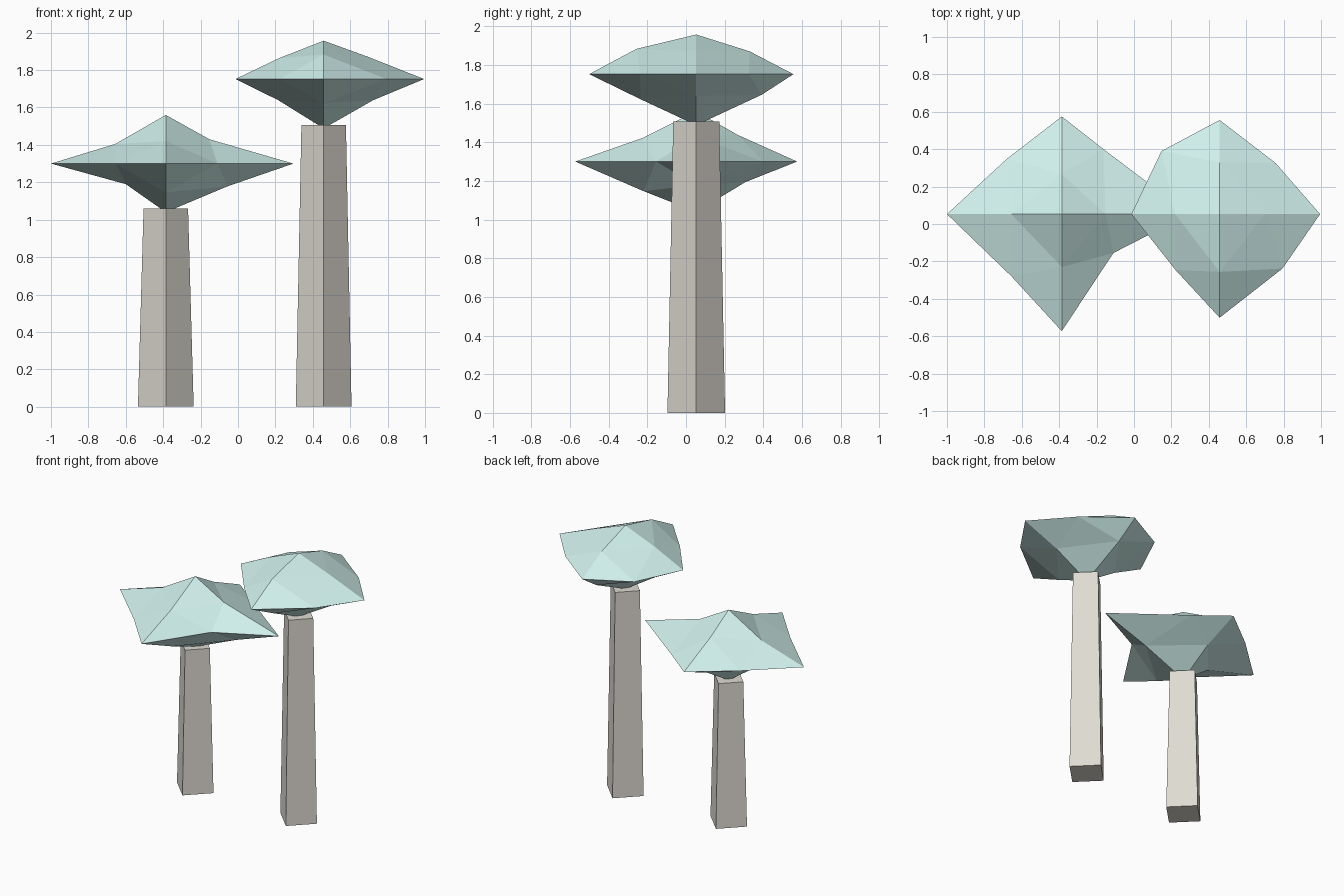
import bpy, bmesh
from mathutils import Vector

if "Cube" in bpy.data.objects:
    bpy.data.objects.remove(bpy.data.objects["Cube"])


def material(name, rgb):
    mat = bpy.data.materials.new(name)
    mat.diffuse_color = (*rgb, 1)
    mat.use_nodes = True
    mat.node_tree.nodes["Principled BSDF"].inputs["Base Color"].default_value = mat.diffuse_color
    return mat


def finish(name, bm, mat):
    bmesh.ops.recalc_face_normals(bm, faces=bm.faces)
    mesh = bpy.data.meshes.new(name)
    bm.to_mesh(mesh)
    bm.free()
    mesh.materials.append(mat)
    bpy.context.collection.objects.link(bpy.data.objects.new(name, mesh))


def trunk(name, x, height):
    bm = bmesh.new()
    bmesh.ops.create_cone(bm, cap_ends=True, segments=4,
                          radius1=0.149, radius2=0.119, depth=height)
    bmesh.ops.translate(bm, verts=bm.verts, vec=(x, CY, height / 2))
    finish(name, bm, STONE)


def canopy(name, x, z, tips, mids):
    """Octahedron split once: six tips and a hand-placed point on each edge.
    Keys: W E S N (sides), T B (top, bottom), pairs for edge points."""
    bm = bmesh.new()
    axis = {'W': 0, 'E': 0, 'S': 1, 'N': 1, 'T': 2, 'B': 2}
    v = {}
    for key, value in tips.items():
        p = Vector((x, CY, z))
        p[axis[key]] = value
        v[key] = bm.verts.new(p)
    for key, values in mids.items():
        p = Vector((x, CY, z))
        for letter, value in zip(key, values):
            p[axis[letter]] = value
        v[key] = bm.verts.new(p)
    for a in 'SN':
        for b in 'WE':
            for c in 'TB':
                ab, bc, ac = v[a + b], v[b + c], v[a + c]
                for tri in ((v[a], ab, ac), (v[b], bc, ab),
                            (v[c], ac, bc), (ab, bc, ac)):
                    bm.faces.new(tri)
    finish(name, bm, LEAF)


CY = 0.053
STONE = material("trunk_beige", (0.74, 0.71, 0.65))
LEAF = material("canopy_teal", (0.63, 0.87, 0.84))

# Short tree
trunk("short_trunk", -0.386, 1.06)
canopy("short_canopy", -0.386, 1.30,
       dict(W=-1.0, E=0.296, S=-0.573, N=0.575, T=1.56, B=1.04),
       dict(NW=(0.348, -0.68), NE=(0.40, -0.163),
            SW=(-0.28, -0.655), SE=(-0.155, -0.11),
            WT=(-0.656, 1.405), ET=(-0.153, 1.43),
            WB=(-0.60, 1.19), EB=(-0.057, 1.178),
            ST=(-0.23, 1.42), NT=(0.267, 1.438),
            SB=(-0.22, 1.147), NB=(0.308, 1.194)))

# Tall tree
trunk("tall_trunk", 0.458, 1.507)
canopy("tall_canopy", 0.458, 1.752,
       dict(W=-0.014, E=0.995, S=-0.501, N=0.556, T=1.957, B=1.488),
       dict(NW=(0.39, 0.147), NE=(0.326, 0.757),
            SW=(-0.246, 0.222), SE=(-0.238, 0.794),
            WT=(0.22, 1.864), ET=(0.70, 1.869),
            WB=(0.215, 1.639), EB=(0.723, 1.639),
            ST=(-0.256, 1.883), NT=(0.329, 1.87),
            SB=(-0.235, 1.622), NB=(0.391, 1.645)))
